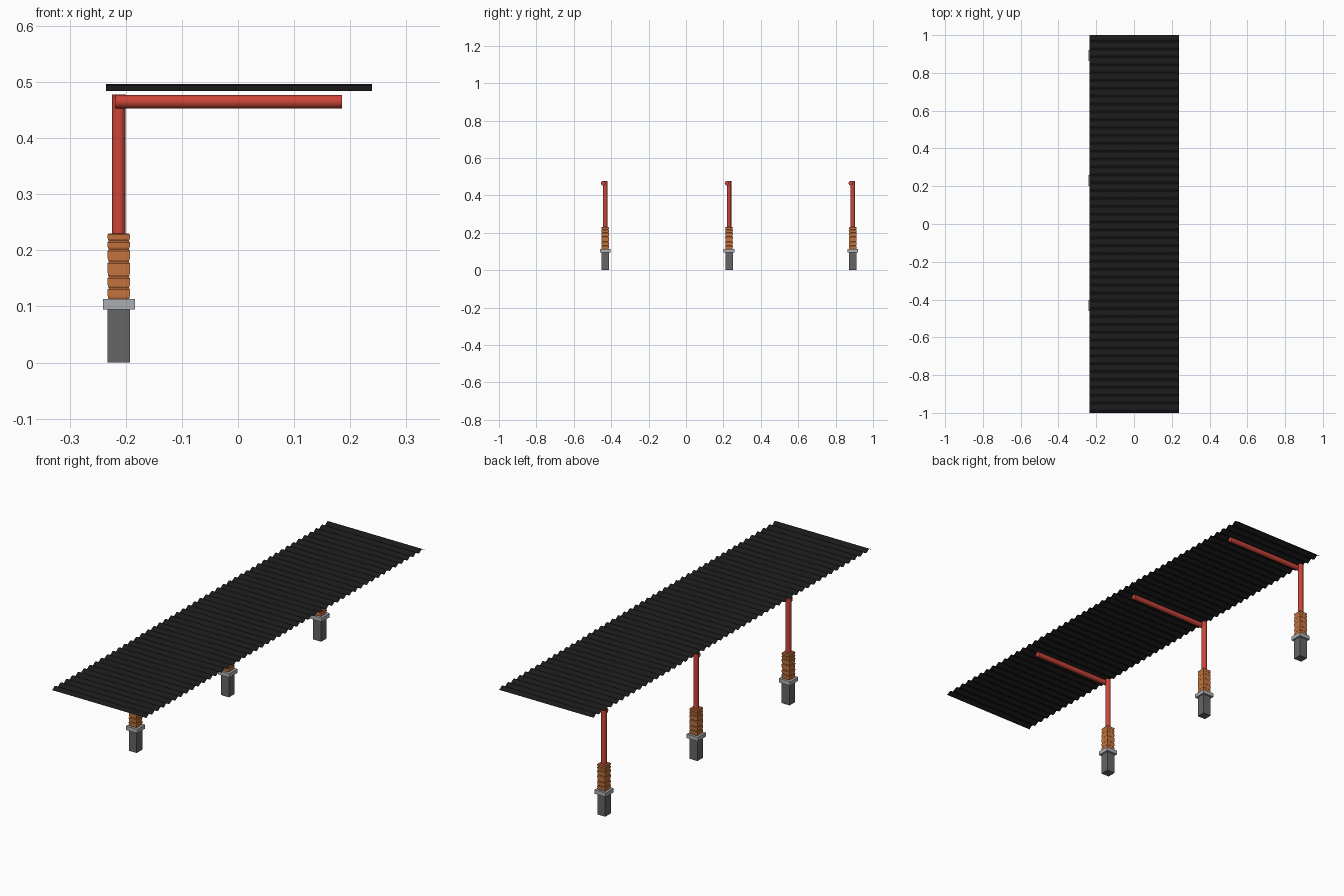
import bpy, bmesh, math
from mathutils import Matrix

if "Cube" in bpy.data.objects:
    bpy.data.objects.remove(bpy.data.objects["Cube"])

POST_X = -0.2125
POST_Y = (-0.432, 0.23, 0.892)


def material(name, rgb):
    m = bpy.data.materials.new(name)
    m.diffuse_color = (*rgb, 1)
    m.use_nodes = True
    m.node_tree.nodes["Principled BSDF"].inputs["Base Color"].default_value = m.diffuse_color
    return m


RED = material("red paint", (0.60, 0.06, 0.04))
ORANGE = material("orange", (0.58, 0.18, 0.05))
DARK = material("dark grey", (0.13, 0.13, 0.13))
LIGHT = material("light grey", (0.42, 0.43, 0.44))
BLACK = material("black sheet", (0.01, 0.01, 0.01))


def make(name, bm, mat, smooth=False):
    me = bpy.data.meshes.new(name)
    bm.to_mesh(me)
    bm.free()
    me.materials.append(mat)
    ob = bpy.data.objects.new(name, me)
    bpy.context.collection.objects.link(ob)
    if smooth:
        bpy.ops.object.select_all(action='DESELECT')
        ob.select_set(True)
        bpy.context.view_layer.objects.active = ob
        bpy.ops.object.shade_smooth_by_angle(angle=math.radians(40))
    return ob


def square_loft(name, x, y, profile, mat):
    """Square section lofted through (half width, z) pairs."""
    bm = bmesh.new()
    rings = [[bm.verts.new((x + sx * h, y + sy * h, z))
              for sx, sy in ((-1, -1), (1, -1), (1, 1), (-1, 1))]
             for h, z in profile]
    for a, b in zip(rings, rings[1:]):
        for i in range(4):
            j = (i + 1) % 4
            bm.faces.new((a[i], a[j], b[j], b[i]))
    bm.faces.new(rings[0][::-1])
    bm.faces.new(rings[-1])
    make(name, bm, mat)


def tube(name, length, centre, mat, along_x=False):
    bm = bmesh.new()
    rot = Matrix.Rotation(math.pi / 2, 4, 'Y') if along_x else Matrix()
    bmesh.ops.create_cone(bm, cap_ends=True, segments=16, radius1=0.012, radius2=0.012,
                          depth=length, matrix=Matrix.Translation(centre) @ rot)
    make(name, bm, mat, True)


# Stepped insulator: each tier flares outward to a lip
tiers = (0.113, 0.133, 0.153, 0.180, 0.202, 0.217, 0.231)
stack = []
for z0, z1 in zip(tiers, tiers[1:]):
    stack += [(0.0178, z0), (0.0195, z0 + 0.003), (0.0203, z1 - 0.003), (0.0178, z1 - 0.0005)]

# Supports: footing, collar, stepped sleeve, post and cantilever arm
for n, y in enumerate(POST_Y, 1):
    square_loft(f"footing_{n}", POST_X, y, ((0.02, 0), (0.02, 0.095)), DARK)
    square_loft(f"collar_{n}", POST_X, y, ((0.0285, 0.095), (0.0285, 0.113)), LIGHT)
    square_loft(f"sleeve_{n}", POST_X, y, stack, ORANGE)
    tube(f"post_{n}", 0.250, (POST_X, y, 0.353), RED)
    tube(f"arm_{n}", 0.403, (-0.0165, y - 0.011, 0.465), RED, True)

# Corrugated roof: three thin sheets, the middle one lapped over its neighbours
WAVES = 48
PITCH = 2 / WAVES


def sheet(name, first, last, lift):
    bm = bmesh.new()
    prev = None
    for k in range(first * 8, last * 8 + 1):
        y = -1 + k * PITCH / 8
        z = 0.4895 + lift - 0.0055 * math.cos(k * math.pi / 4)
        pair = [bm.verts.new((x, y, z)) for x in (-0.235, 0.239)]
        if prev:
            bm.faces.new((prev[0], prev[1], pair[1], pair[0]))
        prev = pair
    make(name, bm, BLACK, True)


sheet("roof_sheet_front", 0, 16, 0)
sheet("roof_sheet_middle", 15, 33, 0.0015)
sheet("roof_sheet_back", 32, 48, 0)
